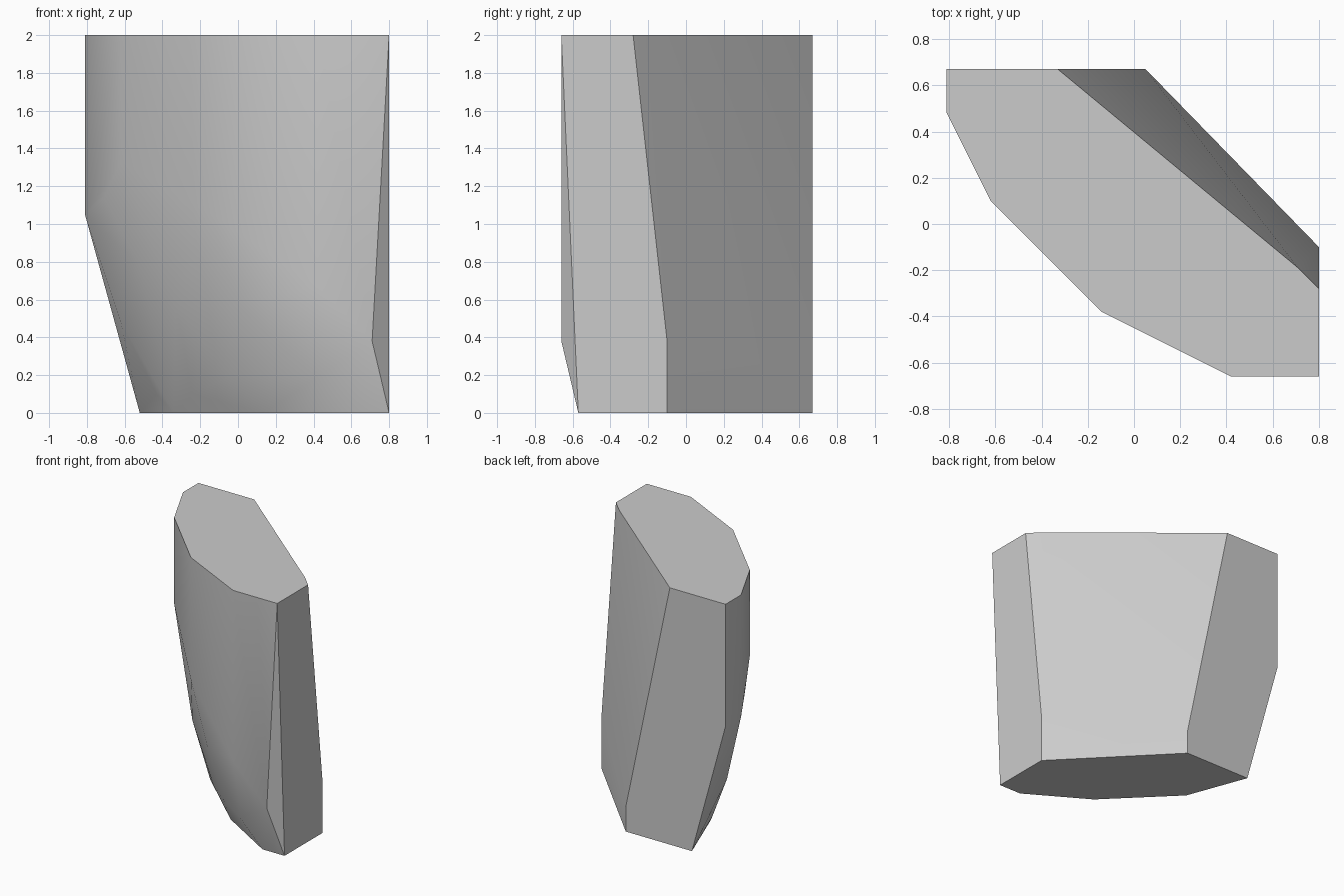
import bpy
import bmesh
import math

cube = bpy.data.objects.get("Cube")
if cube:
    bpy.data.objects.remove(cube, do_unlink=True)

# One plain stone colour
stone = bpy.data.materials.new("light grey stone")
stone.use_nodes = True
colour = (0.6, 0.6, 0.6, 1)
stone.diffuse_color = colour
stone.node_tree.nodes["Principled BSDF"].inputs["Base Color"].default_value = colour

# Flat top outline
top = [(-.81, .67), (-.33, .67), (.71, -.19), (.80, -.28), (.80, -.66),
       (.42, -.66), (-.14, -.38), (-.62, .10), (-.81, .48)]

# Flat, smaller underside
base = [(.80, -.57), (.80, -.10), (.05, .67), (-.52, .67),
        (-.34, .19), (.14, -.29), (.61, -.57)]

# Ends of the vertical edges on the flat broken sides
sides = [(.80, -.10, .38), (.05, .67, .19), (-.81, .67, 1.05), (.71, -.66, .38)]

# Rounded front: where the wall starts to curve in, then the belly below
shoulder = [(-.81, .48, 1.05), (-.71, .29, 1.14), (-.62, .10, 1.33),
            (-.14, -.38, 1.05), (.14, -.52, .86), (.42, -.66, .67)]
belly = [(-.52, .10, .78), (-.62, .38, .48), (-.33, -.09, .57), (0, -.38, .57),
         (-.43, .29, .10), (-.24, 0, .10), (-.05, -.23, .19),
         (.14, -.38, .19), (.42, -.57, .19)]

# Wrap all corners in one convex chunk
points = [(x, y, 2) for x, y in top] + [(x, y, 0) for x, y in base]
points += sides + shoulder + belly
bm = bmesh.new()
for p in points:
    bm.verts.new(p)
bmesh.ops.convex_hull(bm, input=bm.verts[:])
bmesh.ops.delete(bm, geom=[v for v in bm.verts if not v.link_faces], context='VERTS')
bmesh.ops.dissolve_limit(bm, angle_limit=math.radians(1),
                         verts=bm.verts[:], edges=bm.edges[:])
bmesh.ops.recalc_face_normals(bm, faces=bm.faces[:])

mesh = bpy.data.meshes.new("stone_chunk")
bm.to_mesh(mesh)
bm.free()
mesh.materials.append(stone)
chunk = bpy.data.objects.new("stone_chunk", mesh)
bpy.context.collection.objects.link(chunk)

# Smooth the rounded front, keep the broken edges crisp
bpy.ops.object.select_all(action='DESELECT')
chunk.select_set(True)
bpy.context.view_layer.objects.active = chunk
bpy.ops.object.shade_smooth_by_angle(angle=math.radians(30))
